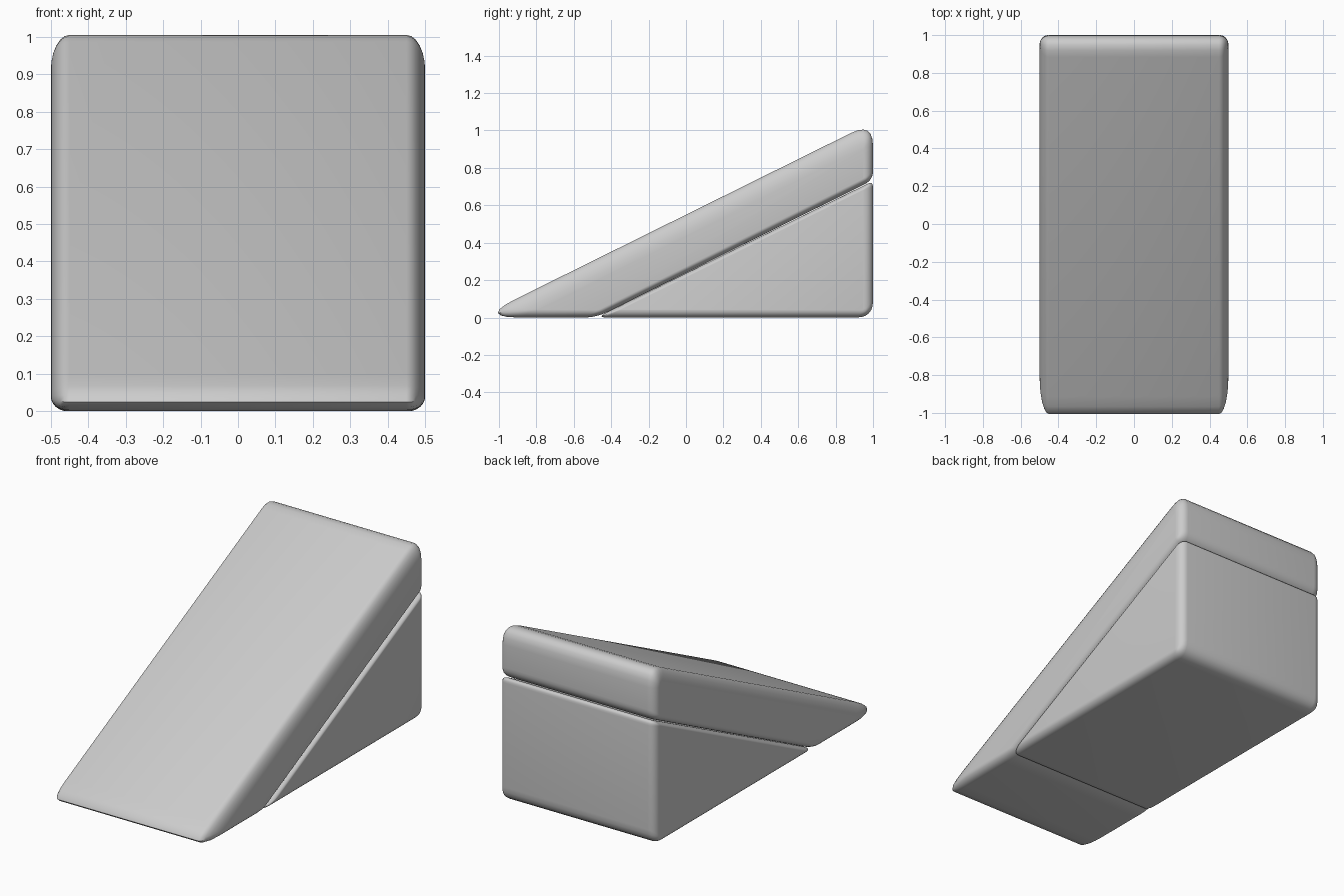
import bpy, bmesh, math
from mathutils import Vector

if "Cube" in bpy.data.objects:
    bpy.data.objects.remove(bpy.data.objects["Cube"])

STEPS = 6


def rounded_loop(corners, insets, k):
    """Side profile inset by k, with each corner rounded by its trim length."""
    n = len(corners)
    pts = [Vector(c[:2]) for c in corners]
    lines = []
    for i in range(n):
        d = (pts[(i + 1) % n] - pts[i]).normalized()
        lines.append((pts[i] + Vector((-d.y, d.x)) * insets[i] * k, d))
    loop = []
    for i in range(n):
        (p, d), (q, e) = lines[i - 1], lines[i]
        w = q - p
        t = (w.x * e.y - w.y * e.x) / (d.x * e.y - d.y * e.x)
        c = p + d * t
        trim = corners[i][2] * max(1 - k, 0.12)
        a, b = c - d * trim, c + e * trim
        for s in range(STEPS + 1):
            u = s / STEPS
            loop.append(a * (1 - u) ** 2 + c * 2 * u * (1 - u) + b * u * u)
    return loop


def make_part(name, corners, insets, depth):
    """Loft the profile across x, with softened edges at both flanks."""
    half = []
    for s in range(STEPS + 1):
        a = math.pi / 2 * s / STEPS
        half.append((0.5 - depth * (1 - math.cos(a)), 1 - math.sin(a)))
    sections = half + [(-x, k) for x, k in reversed(half)]
    bm = bmesh.new()
    rings = [[bm.verts.new((x, p.x, p.y)) for p in rounded_loop(corners, insets, k)]
             for x, k in sections]
    n = len(rings[0])
    for r, s in zip(rings, rings[1:]):
        for i in range(n):
            j = (i + 1) % n
            bm.faces.new((r[i], r[j], s[j], s[i]))
    bm.faces.new(rings[0])
    bm.faces.new(rings[-1])
    bmesh.ops.recalc_face_normals(bm, faces=bm.faces[:])
    mesh = bpy.data.meshes.new(name)
    bm.to_mesh(mesh)
    bm.free()
    obj = bpy.data.objects.new(name, mesh)
    bpy.context.collection.objects.link(obj)
    bpy.ops.object.select_all(action='DESELECT')
    obj.select_set(True)
    bpy.context.view_layer.objects.active = obj
    bpy.ops.object.shade_smooth_by_angle(angle=math.radians(35))


# Sloping slab: (y, z, corner trim), insets for bottom, underside, back, ramp
make_part("ramp_slab",
          [(-1.11, 0, 0.22), (-0.48, 0, 0.07), (1, 0.735, 0.05), (1, 1.045, 0.13)],
          [0.04, 0.03, 0.05, 0.10], 0.05)

# Supporting wedge: insets for bottom, back, slope
make_part("support_wedge",
          [(-0.48, 0, 0.06), (1, 0, 0.09), (1, 0.73, 0.035)],
          [0.04, 0.05, 0.02], 0.045)
